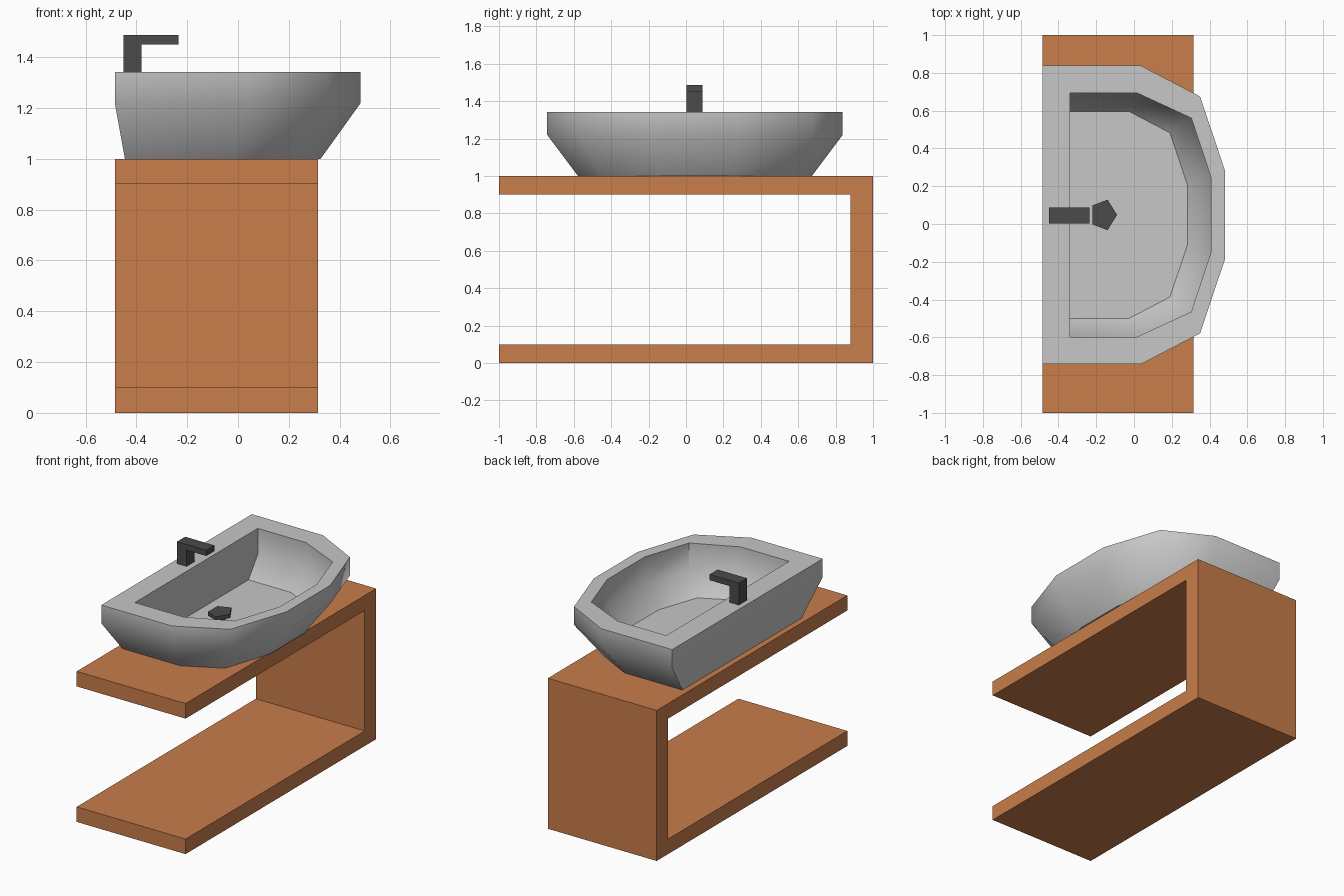
import bpy, bmesh, math

if "Cube" in bpy.data.objects:
    bpy.data.objects.remove(bpy.data.objects["Cube"])


def material(name, rgb):
    m = bpy.data.materials.new(name)
    m.diffuse_color = (*rgb, 1)
    m.use_nodes = True
    m.node_tree.nodes["Principled BSDF"].inputs["Base Color"].default_value = m.diffuse_color
    return m


wood = material("orange wood", (0.58, 0.205, 0.07))
ceramic = material("light grey ceramic", (0.57, 0.57, 0.57))
metal = material("dark metal", (0.07, 0.07, 0.07))


def loft(name, rings, mat, smooth=None):
    """Bridge equal-length rings of points and cap both ends."""
    bm = bmesh.new()
    loops = [[bm.verts.new(p) for p in r] for r in rings]
    n = len(loops[0])
    for a, b in zip(loops, loops[1:]):
        for i in range(n):
            j = (i + 1) % n
            bm.faces.new((a[i], a[j], b[j], b[i]))
    bm.faces.new(loops[0])
    bm.faces.new(loops[-1])
    bmesh.ops.recalc_face_normals(bm, faces=bm.faces)
    me = bpy.data.meshes.new(name)
    bm.to_mesh(me)
    bm.free()
    me.materials.append(mat)
    ob = bpy.data.objects.new(name, me)
    bpy.context.collection.objects.link(ob)
    if smooth:
        bpy.ops.object.select_all(action='DESELECT')
        ob.select_set(True)
        bpy.context.view_layer.objects.active = ob
        bpy.ops.object.shade_smooth_by_angle(angle=math.radians(smooth))
    return ob


CY = 0.048  # basin centre line


def basin_ring(z, half):
    """Mirror a half outline (x, distance from centre line)."""
    right = [(x, CY - y, z) for x, y in half]
    left = [(x, CY + y, z) for x, y in reversed(half)]
    return right + left


# C-shaped stand, open at the -y end
stand = [(-1, 0), (1, 0), (1, 1), (-1, 1), (-1, 0.9), (0.88, 0.9), (0.88, 0.1), (-1, 0.1)]
loft("stand", [[(x, y, z) for y, z in stand] for x in (-0.485, 0.315)], wood)

# Basin: outer foot, outer wall, rim, inner wall, inner floor
foot = [(-0.445, 0.625), (-0.02, 0.625), (0.22, 0.5), (0.325, 0.18)]
outer = [(-0.485, 0.79), (0.037, 0.79), (0.35, 0.627), (0.483, 0.23)]
inner = [(-0.34, 0.645), (0.017, 0.645), (0.303, 0.513), (0.408, 0.197)]
floor = [(-0.34, 0.548), (-0.027, 0.548), (0.19, 0.435), (0.282, 0.162)]
loft("basin", [basin_ring(1.0, foot), basin_ring(1.22, outer), basin_ring(1.342, outer),
               basin_ring(1.342, inner), basin_ring(1.17, inner), basin_ring(1.037, floor)],
     ceramic, 45)

# L-shaped tap
tap = [(-0.45, 1.34), (-0.38, 1.34), (-0.38, 1.45), (-0.235, 1.45), (-0.235, 1.488), (-0.45, 1.488)]
loft("tap", [[(x, y, z) for x, z in tap] for y in (0.003, 0.088)], metal)


# Five-sided drain plug with a narrow stem
def pentagon(z, s):
    return [(-0.162 + 0.072 * s * math.cos(a), CY + 0.085 * s * math.sin(a), z)
            for a in (math.tau * i / 5 for i in range(5))]


loft("drain_plug", [pentagon(1.03, 0.5), pentagon(1.06, 0.5), pentagon(1.06, 1),
                    pentagon(1.085, 1)], metal)
